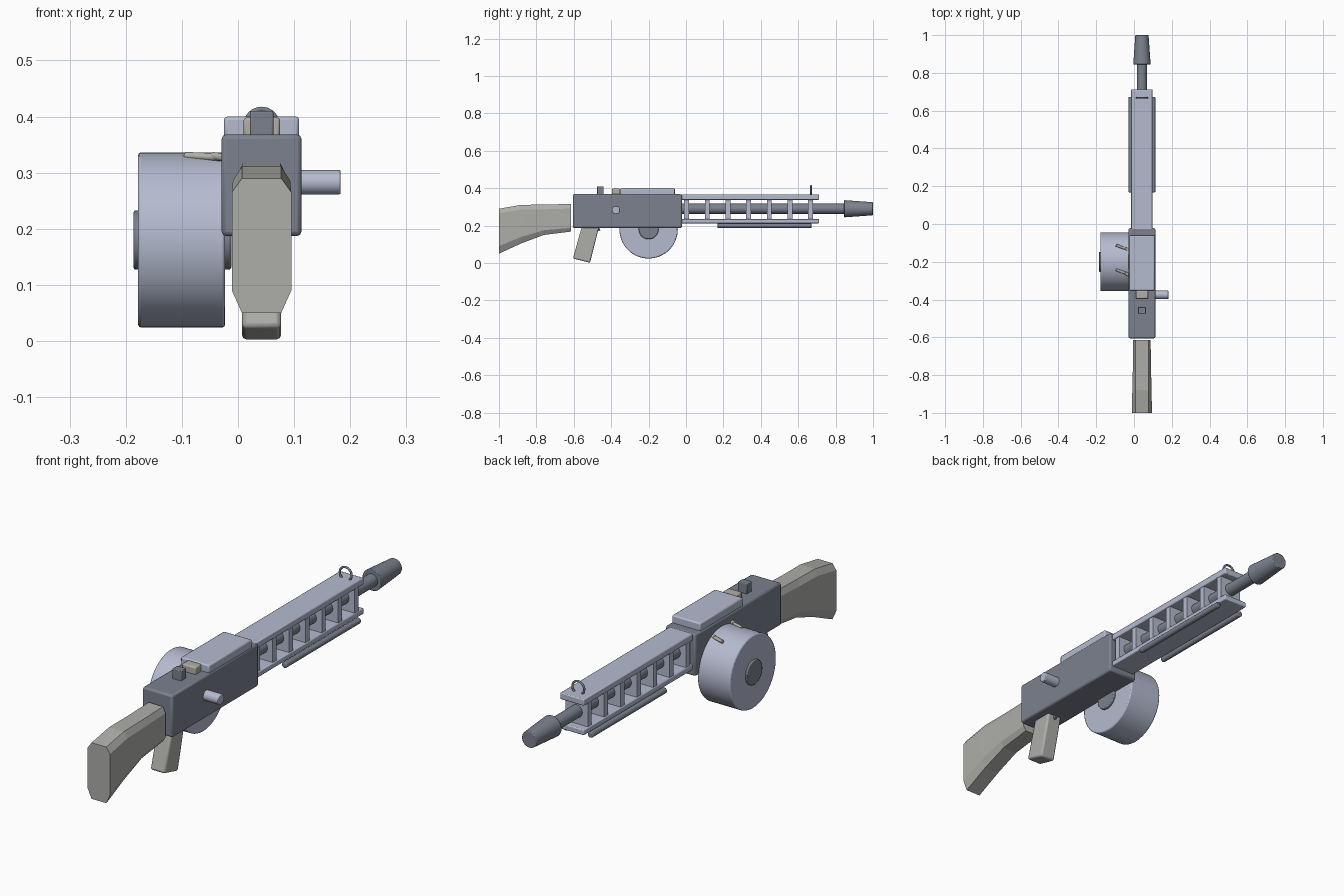
import bpy, bmesh, math
from mathutils import Vector, Matrix

cube = bpy.data.objects.get("Cube")
if cube:
    bpy.data.objects.remove(cube, do_unlink=True)

CX = 0.042   # centre line of the body


def material(name, rgb):
    m = bpy.data.materials.new(name)
    m.use_nodes = True
    colour = (*rgb, 1)
    m.diffuse_color = colour
    m.node_tree.nodes["Principled BSDF"].inputs["Base Color"].default_value = colour
    return m


LIGHT = material("pale blue steel", (0.46, 0.50, 0.63))
DARK = material("dark steel", (0.20, 0.22, 0.27))
GREY = material("warm grey", (0.42, 0.42, 0.40))
TAN = material("latch beige", (0.45, 0.43, 0.38))


def finish(name, bm, mat, bevel=0, segments=2, smooth=True):
    bmesh.ops.recalc_face_normals(bm, faces=bm.faces)
    mesh = bpy.data.meshes.new(name)
    bm.to_mesh(mesh)
    bm.free()
    mesh.materials.append(mat)
    ob = bpy.data.objects.new(name, mesh)
    bpy.context.collection.objects.link(ob)
    if bevel:
        mod = ob.modifiers.new("bevel", "BEVEL")
        mod.width, mod.segments = bevel, segments
        mod.limit_method, mod.angle_limit = "ANGLE", math.radians(40)
    if smooth:
        bpy.ops.object.select_all(action="DESELECT")
        ob.select_set(True)
        bpy.context.view_layer.objects.active = ob
        bpy.ops.object.shade_smooth_by_angle(angle=math.radians(35))
    return ob


def box(name, lo, hi, mat, bevel=0):
    lo, hi = Vector(lo), Vector(hi)
    bm = bmesh.new()
    bmesh.ops.create_cube(bm, size=1, matrix=Matrix.Translation((lo + hi) / 2)
                          @ Matrix.Diagonal((*(hi - lo), 1)))
    return finish(name, bm, mat, bevel)


def rod(name, start, end, r1, mat, r2=None, bevel=0, sides=32):
    start, end = Vector(start), Vector(end)
    d = end - start
    turn = d.to_track_quat("Z", "Y").to_matrix().to_4x4()
    bm = bmesh.new()
    bmesh.ops.create_cone(bm, cap_ends=True, segments=sides, radius1=r1,
                          radius2=r1 if r2 is None else r2, depth=d.length,
                          matrix=Matrix.Translation((start + end) / 2) @ turn)
    return finish(name, bm, mat, bevel)


def loft(name, rings, mat, bevel=0, smooth=True):
    bm = bmesh.new()
    loops = [[bm.verts.new(p) for p in ring] for ring in rings]
    n = len(loops[0])
    for a, b in zip(loops, loops[1:]):
        for i in range(n):
            bm.faces.new((a[i], a[(i + 1) % n], b[(i + 1) % n], b[i]))
    bm.faces.new(loops[0])
    bm.faces.new(loops[-1])
    return finish(name, bm, mat, bevel, smooth=smooth)


# Receiver with its cover, latch and rear sight
box("receiver", (-0.029, -0.605, 0.187), (0.113, -0.022, 0.368), DARK, 0.008)
box("top_cover", (-0.025, -0.352, 0.36), (0.109, -0.06, 0.4), LIGHT, 0.006)
box("cover_latch", (0.01, -0.395, 0.362), (0.075, -0.352, 0.398), TAN, 0.005)
box("rear_sight", (0.021, -0.475, 0.36), (0.063, -0.44, 0.41), DARK, 0.003)
rod("charging_handle", (0.1, -0.375, 0.283), (0.183, -0.375, 0.283), 0.022, LIGHT, bevel=0.003)


# Stock: chamfered sections from butt to neck
def stock_section(y, bottom, top, half, cut_x, cut_top, cut_bottom):
    side = [(half - cut_x, bottom), (half, bottom + cut_bottom),
            (half, top - cut_top), (half - cut_x, top)]
    outline = side + [(-x, z) for x, z in reversed(side)]
    return [(CX + x, y, z) for x, z in outline]


loft("stock", [
    stock_section(-1.0, 0.05, 0.29, 0.053, 0.018, 0.025, 0.04),
    stock_section(-0.88, 0.105, 0.311, 0.051, 0.016, 0.025, 0.035),
    stock_section(-0.76, 0.15, 0.312, 0.048, 0.014, 0.025, 0.025),
    stock_section(-0.615, 0.168, 0.316, 0.046, 0.012, 0.025, 0.02),
], GREY, smooth=False)

# Slanted grip and trigger
grip_profile = [(-0.605, 0.024), (-0.513, 0.001), (-0.463, 0.2), (-0.555, 0.2)]
loft("grip", [[(x, y, z) for y, z in grip_profile] for x in (0.007, 0.077)], GREY, 0.008)
rod("trigger", (CX, -0.475, 0.195), (CX, -0.463, 0.172), 0.006, DARK, sides=12)

# Side drum with hub
rod("drum", (-0.178, -0.2, 0.18), (-0.023, -0.2, 0.18), 0.156, LIGHT, bevel=0.005, sides=64)
rod("drum_hub", (-0.186, -0.2, 0.18), (-0.012, -0.2, 0.18), 0.053, DARK, bevel=0.004)

# Small clips lying on top of the drum
for i, (y, z) in enumerate(((-0.12, 0.317), (-0.25, 0.327))):
    for k, shift in enumerate((0, 0.016)):
        rod(f"drum_clip_{i}_{k}", (-0.095 + 3 * shift, y + 0.008 - shift, z + 0.003),
            (-0.025, y - 0.018 - shift / 2, z), 0.007, TAN, bevel=0.002, sides=12)

# Barrel and tapered muzzle
rod("barrel", (CX, -0.03, 0.29), (CX, 0.86, 0.29), 0.027, DARK)
rod("muzzle", (CX, 0.845, 0.29), (CX, 1.0, 0.29), 0.046, DARK, r2=0.035, bevel=0.003)

# Barrel cage: two plates joined by evenly spaced partitions
for name, lo, hi in (("cage_top", 0.338, 0.366), ("cage_bottom", 0.212, 0.236)):
    box(name, (-0.015, -0.03, lo), (0.098, 0.712, hi), LIGHT, 0.004)
for i in range(7):
    y = 0.003 + i * 0.1105
    box(f"cage_partition_{i}", (-0.011, y - 0.013, 0.23), (0.094, y + 0.013, 0.345), LIGHT)

# Lower side rods
for side, x in (("left", CX + 0.059), ("right", CX - 0.059)):
    rod(f"lower_rod_{side}", (x, 0.168, 0.2), (x, 0.672, 0.2), 0.0125, DARK, bevel=0.004, sides=20)

# Ring front sight
ring = bpy.data.curves.new("front_ring_sight", "CURVE")
ring.dimensions = "3D"
ring.bevel_depth, ring.bevel_resolution, ring.use_fill_caps = 0.0045, 2, True
arc = ring.splines.new("POLY")
arc.points.add(24)
for i, p in enumerate(arc.points):
    a = math.radians(-50 + 280 * i / 24)
    p.co = (CX + 0.028 * math.cos(a), 0.668, 0.385 + 0.028 * math.sin(a), 1)
ring.materials.append(DARK)
bpy.context.collection.objects.link(bpy.data.objects.new("front_ring_sight", ring))
